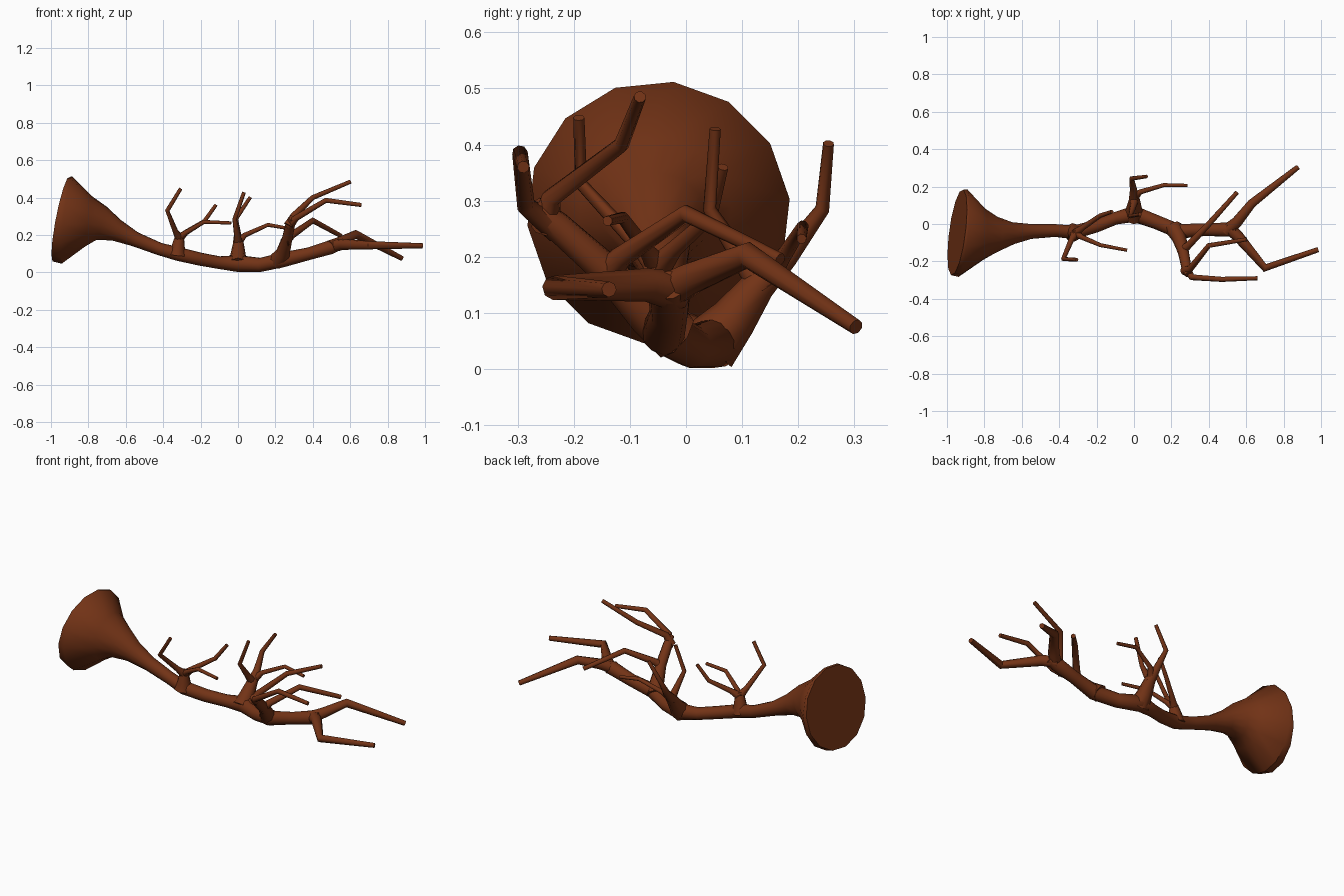
import bpy, bmesh, math
from mathutils import Vector

bark = bpy.data.materials.new("bark")
bark.diffuse_color = (0.17, 0.033, 0.008, 1)


def tube(name, pts, sides=8):
    """Sweep a round section along (x, y, z, radius) points, capping both ends."""
    P = [Vector(p[:3]) for p in pts]
    seg = [(b - a).normalized() for a, b in zip(P, P[1:])]
    bm = bmesh.new()
    rings, u = [], Vector((0.0, 0.13, 1.0))
    if abs(seg[0].z) > 0.9:
        u = Vector((1.0, 0.1, 0.0))
    for i, p in enumerate(P):
        a, b = seg[max(i - 1, 0)], seg[min(i, len(seg) - 1)]
        t = (a + b).normalized()
        u = (u - t * u.dot(t)).normalized()
        v = t.cross(u)
        r = pts[i][3]
        rings.append([bm.verts.new(p + r * (u * math.cos(k) + v * math.sin(k)))
                      for k in (math.tau * j / sides for j in range(sides))])
    for A, B in zip(rings, rings[1:]):
        for j in range(sides):
            k = (j + 1) % sides
            bm.faces.new((A[j], A[k], B[k], B[j]))
    bm.faces.new(rings[0])
    bm.faces.new(rings[-1])
    bmesh.ops.recalc_face_normals(bm, faces=bm.faces)
    me = bpy.data.meshes.new(name)
    bm.to_mesh(me)
    bm.free()
    ob = bpy.data.objects.new(name, me)
    bpy.context.collection.objects.link(ob)
    me.materials.append(bark)
    bpy.ops.object.select_all(action='DESELECT')
    ob.select_set(True)
    bpy.context.view_layer.objects.active = ob
    bpy.ops.object.shade_smooth_by_angle(angle=math.radians(50))
    return ob


# trunk with the flared root disc
tube("trunk", [
    (-.945, -.045, .285, .232), (-.914, -.049, .279, .236), (-.80, -.055, .275, .137),
    (-.73, -.055, .262, .094), (-.65, -.05, .225, .060), (-.55, -.04, .177, .040),
    (-.42, -.035, .125, .034), (-.32, -.045, .098, .037), (-.20, -.01, .070, .035),
    (-.10, .03, .052, .034), (0, .055, .047, .045), (.12, .01, .040, .038),
    (.24, -.04, .067, .040), (.38, -.03, .100, .034), (.50, -.03, .136, .038),
    (.55, -.03, .15, .026)], 14)

# forked trunk end
tube("end_branch_back", [(.49, -.04, .135, .036), (.55, .01, .162, .03),
                         (.63, .11, .203, .024), (.875, .303, .075, .014)])
tube("end_branch_front", [(.50, -.015, .138, .036), (.56, -.07, .15, .03),
                          (.70, -.235, .145, .022), (.985, -.137, .142, .014)])

# large front limb and its three shoots
tube("front_limb", [(.21, -.02, .06, .048), (.24, -.07, .10, .04), (.262, -.14, .175, .03),
                    (.28, -.23, .255, .027), (.292, -.272, .29, .02)])
tube("front_limb_shoot_low", [(.275, -.23, .25, .026), (.31, -.285, .29, .017),
                              (.47, -.296, .385, .014), (.66, -.29, .36, .011)])
tube("front_limb_shoot_high", [(.27, -.25, .25, .026), (.30, -.24, .305, .018),
                               (.40, -.115, .40, .014), (.602, -.082, .485, .011)])
tube("front_limb_shoot_back", [(.25, -.15, .16, .028), (.29, -.115, .20, .02),
                               (.40, .00, .277, .016), (.55, .168, .195, .012)])

# middle limb leaning back
tube("back_limb", [(0, .04, .04, .055), (0, .085, .09, .042), (.002, .13, .15, .03),
                   (-.002, .18, .20, .02), (-.012, .243, .285, .013), (.066, .254, .402, .010)])
tube("back_limb_shoot_side", [(0, .14, .155, .024), (.035, .172, .198, .014),
                              (.16, .208, .254, .011), (.285, .206, .232, .009)])
tube("back_limb_shoot_up", [(.003, .14, .14, .026), (-.003, .10, .195, .018),
                            (-.018, .042, .285, .012), (.032, .052, .428, .010)])

# small limb near the flare
tube("small_limb", [(-.325, -.045, .09, .05), (-.32, -.046, .135, .036),
                    (-.315, -.05, .175, .028), (-.31, -.05, .205, .018)])
tube("small_limb_shoot_left", [(-.31, -.045, .175, .026), (-.335, -.085, .22, .015),
                               (-.378, -.187, .33, .012), (-.306, -.191, .448, .010)])
tube("small_limb_shoot_back", [(-.32, -.055, .175, .026), (-.275, -.02, .215, .015),
                               (-.18, .045, .273, .012), (-.118, .066, .36, .010)])
tube("small_limb_shoot_front", [(-.32, -.045, .178, .024), (-.28, -.07, .212, .014),
                                (-.18, -.113, .27, .011), (-.037, -.14, .264, .009)])
